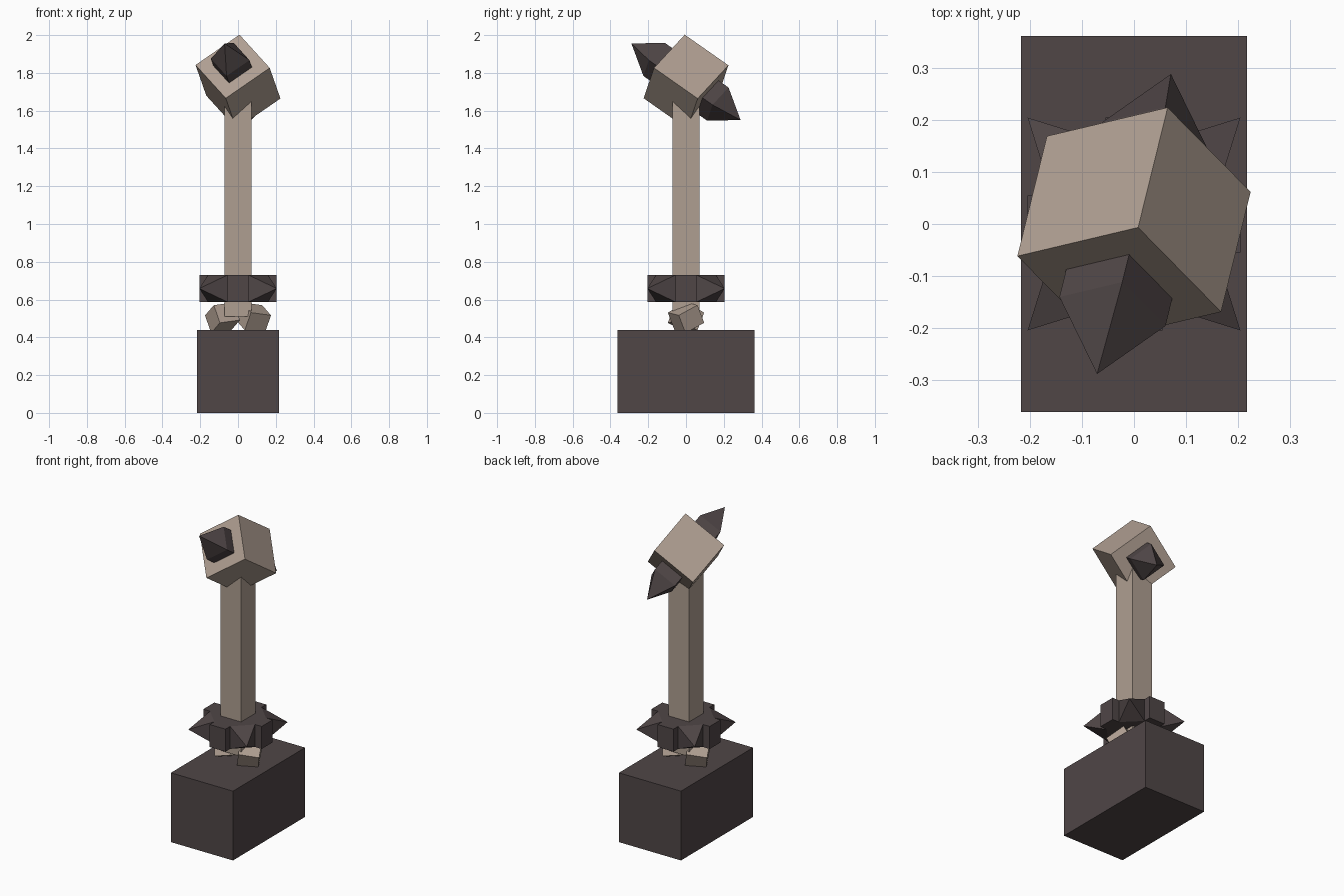
import bpy, math
from mathutils import Vector, Matrix, Euler

if "Cube" in bpy.data.objects:
    bpy.data.objects.remove(bpy.data.objects["Cube"])


def material(name, rgb):
    m = bpy.data.materials.new(name)
    m.diffuse_color = (*rgb, 1)
    m.use_nodes = True
    m.node_tree.nodes["Principled BSDF"].inputs["Base Color"].default_value = m.diffuse_color
    return m


STONE = material("pale stone", (0.43, 0.345, 0.285))
DARK = material("dark iron", (0.079, 0.061, 0.062))


def mesh_object(name, verts, faces, mat):
    me = bpy.data.meshes.new(name)
    me.from_pydata([tuple(v) for v in verts], [], faces)
    me.materials.append(mat)
    ob = bpy.data.objects.new(name, me)
    bpy.context.collection.objects.link(ob)
    return ob


def box(name, center, size, mat, rot=Matrix.Identity(3)):
    verts = [Vector(center) + rot @ Vector((x * size[0] / 2, y * size[1] / 2, z * size[2] / 2))
             for z in (-1, 1) for x, y in ((-1, -1), (1, -1), (1, 1), (-1, 1))]
    faces = [(3, 2, 1, 0), (4, 5, 6, 7)] + [(i, (i + 1) % 4, (i + 1) % 4 + 4, i + 4) for i in range(4)]
    return mesh_object(name, verts, faces, mat)


def prism(name, outline, z0, z1, mat):
    n = len(outline)
    verts = [(x, y, z) for z in (z0, z1) for x, y in outline]
    faces = [tuple(reversed(range(n))), tuple(range(n, 2 * n))]
    faces += [(i, (i + 1) % n, (i + 1) % n + n, i + n) for i in range(n)]
    return mesh_object(name, verts, faces, mat)


# base block and post
box("base_block", (0, 0, 0.22), (0.436, 0.724, 0.44), DARK)
box("post", (0, 0, 1.105), (0.145, 0.145, 1.19), STONE)

# two tilted stones under the collar, half-turn symmetric
tilt = Euler((0.46, 0.12, 0.5)).to_matrix()
for i in range(2):
    turn = Matrix.Rotation(math.pi * i, 3, 'Z')
    box(f"tilted_stone_{i + 1}", turn @ Vector((0.082, 0, 0.504)), (0.122, 0.122, 0.105), STONE, turn @ tilt)

# collar: eight-sided ring core with four lugs and four corner spikes
Z0, Z1, W, R, OUT = 0.587, 0.73, 0.055, 0.158, 0.205
outline = []
for i in range(4):
    turn = Matrix.Rotation(math.pi / 2 * i, 2)
    outline += [turn @ Vector(p) for p in ((R, -W), (OUT, -W), (OUT, W), (R, W))]
prism("collar", outline, Z0, Z1, DARK)
for i in range(4):
    turn = Matrix.Rotation(math.pi / 2 * i, 3, 'Z')
    pts = [(R, W, Z0), (W, R, Z0), (W, R, Z1), (R, W, Z1), (OUT, OUT, (Z0 + Z1) / 2)]
    mesh_object(f"collar_spike_{i + 1}", [turn @ Vector(p) for p in pts],
                [(0, 1, 2, 3), (1, 0, 4), (2, 1, 4), (3, 2, 4), (0, 3, 4)], DARK)

# head cube balanced on one corner
a = Vector((-0.232, -0.055, -0.160)).normalized()
b = Vector((0.060, 0.232, -0.160))
b = (b - a * b.dot(a)).normalized()
c = a.cross(b)
if c.z > 0:
    c = -c
head = Vector((0, 0, 1.753))
frame = Matrix((a, b, c)).transposed()
if frame.determinant() < 0:
    frame = Matrix((b, a, c)).transposed()
box("head_cube", head, (0.288,) * 3, STONE, frame)

# pointed studs on two opposite cube faces
for name, d in (("front_stud", -b), ("back_stud", b)):
    u, v = a, d.cross(a)
    H = 0.075
    corners = [(-H, -H), (H, -H), (H, H), (-H, H)]
    verts = [head + d * k + u * x + v * y for k in (0.13, 0.21) for x, y in corners]
    verts.append(head + d * 0.36)
    faces = [(3, 2, 1, 0)]
    for i in range(4):
        j = (i + 1) % 4
        faces += [(i, j, j + 4, i + 4), (i + 4, j + 4, 8)]
    ob = mesh_object(name, verts, faces, DARK)

# make every part's normals point outward
import bmesh
for ob in bpy.data.objects:
    bm = bmesh.new()
    bm.from_mesh(ob.data)
    bmesh.ops.recalc_face_normals(bm, faces=bm.faces)
    bm.to_mesh(ob.data)
    bm.free()
